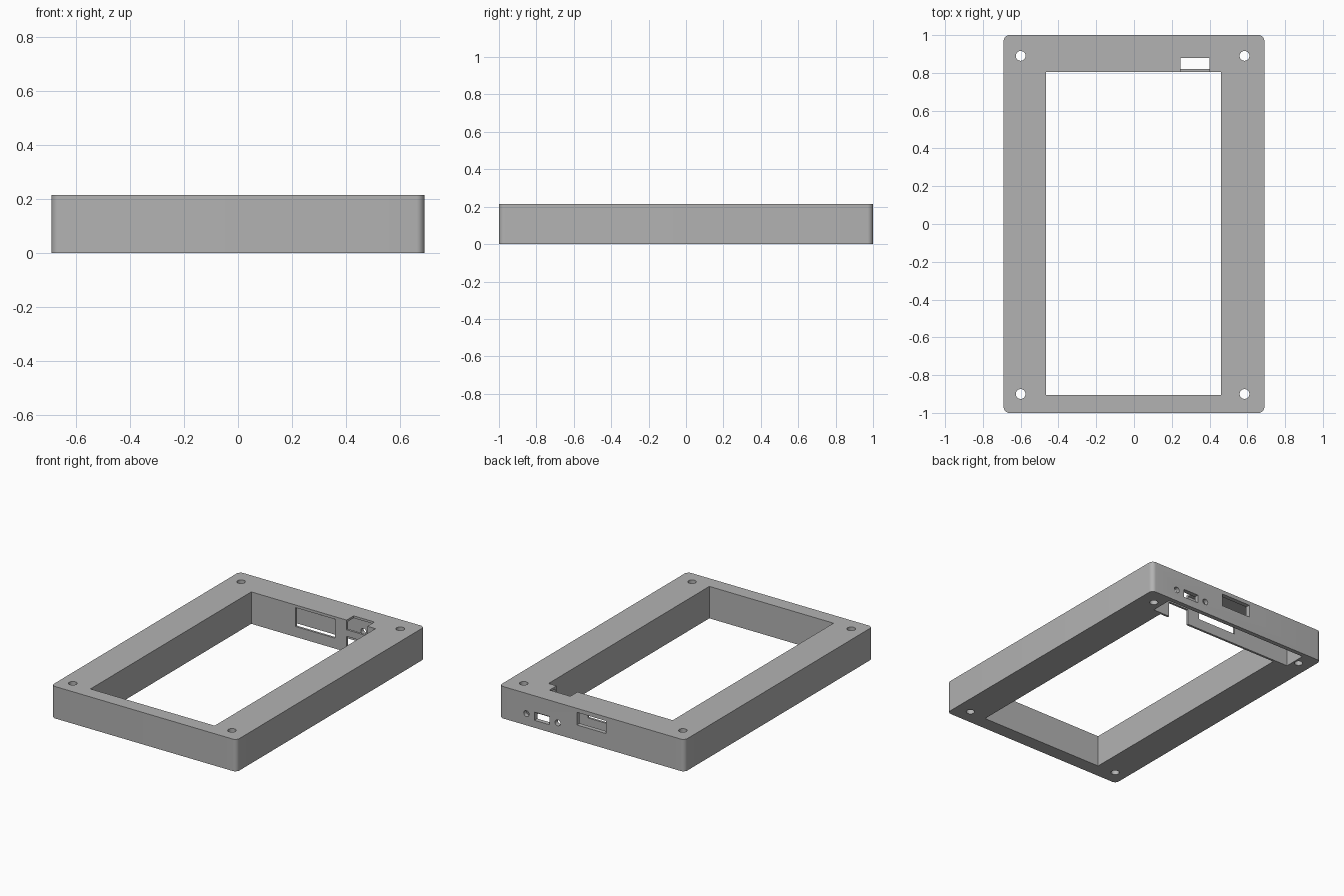
import bpy
import bmesh
import math
from mathutils import Matrix

default = bpy.data.objects.get("Cube")
if default:
    bpy.data.objects.remove(default, do_unlink=True)

HEIGHT = 0.215

grey = bpy.data.materials.new("matte_grey")
grey.use_nodes = True
grey.diffuse_color = (0.45, 0.45, 0.45, 1)
grey.node_tree.nodes["Principled BSDF"].inputs["Base Color"].default_value = (0.45, 0.45, 0.45, 1)


def to_object(name, bm):
    mesh = bpy.data.meshes.new(name)
    bm.to_mesh(mesh)
    bm.free()
    mesh.materials.append(grey)
    obj = bpy.data.objects.new(name, mesh)
    bpy.context.scene.collection.objects.link(obj)
    return obj


def box(name, xs, ys, zs, corner=0):
    """Box between limits, with optional rounded upright corners."""
    bm = bmesh.new()
    bmesh.ops.create_cube(bm, size=1)
    for v in bm.verts:
        for i, (low, high) in enumerate((xs, ys, zs)):
            v.co[i] = low if v.co[i] < 0 else high
    if corner:
        upright = [e for e in bm.edges
                   if abs(e.verts[0].co.z - e.verts[1].co.z) > 0.1]
        bmesh.ops.bevel(bm, geom=upright, offset=corner, segments=8,
                        profile=0.5, affect='EDGES')
    return to_object(name, bm)


def drill(name, centre, radius, depth, along_y=False):
    bm = bmesh.new()
    turn = Matrix.Rotation(math.pi / 2, 4, 'X') if along_y else Matrix()
    bmesh.ops.create_cone(bm, cap_ends=True, segments=32, radius1=radius,
                          radius2=radius, depth=depth,
                          matrix=Matrix.Translation(centre) @ turn)
    return to_object(name, bm)


# Solid rounded slab
frame = box("frame", (-0.69, 0.69), (-1, 1), (0, HEIGHT), corner=0.03)

# Main opening, underside channel, and the windows through its two thin walls
cutters = [
    box("opening_cutter", (-0.465, 0.46), (-0.905, 0.805), (-0.1, 0.3)),
    box("channel_cutter", (-0.565, 0.525), (0.82, 0.97), (-0.1, 0.2)),
    box("inner_window_cutter", (-0.135, 0.157), (0.78, 0.85), (0.07, 0.197)),
    box("outer_window_cutter", (-0.105, 0.113), (0.95, 1.1), (0.103, 0.188)),
    box("port_cutter", (0.315, 0.428), (0.95, 1.1), (0.05, 0.105)),
    box("top_notch_cutter", (0.245, 0.4), (0.78, 0.88), (0.15, 0.3)),
    box("lower_notch_cutter", (0.245, 0.4), (0.78, 0.85), (-0.1, 0.105)),
]

# Corner mounting holes
for x in (-0.6, 0.585):
    for y in (-0.9, 0.89):
        cutters.append(drill("mount_hole_cutter", (x, y, 0.1), 0.026, 0.5))

# Screw holes on either side of the port
for x in (0.255, 0.488):
    cutters.append(drill("screw_hole_cutter", (x, 1, 0.079), 0.02, 0.1, along_y=True))

for cutter in cutters:
    mod = frame.modifiers.new(cutter.name, 'BOOLEAN')
    mod.operation = 'DIFFERENCE'
    mod.solver = 'EXACT'
    mod.object = cutter

# Bake the cuts and drop the cutters
bpy.context.view_layer.update()
graph = bpy.context.evaluated_depsgraph_get()
baked = bpy.data.meshes.new_from_object(frame.evaluated_get(graph))
frame.modifiers.clear()
frame.data = baked
baked.materials.clear()
baked.materials.append(grey)
for poly in baked.polygons:
    poly.material_index = 0
for cutter in cutters:
    bpy.data.objects.remove(cutter, do_unlink=True)

bpy.ops.object.select_all(action='DESELECT')
frame.select_set(True)
bpy.context.view_layer.objects.active = frame
bpy.ops.object.shade_smooth_by_angle(angle=math.radians(30))
